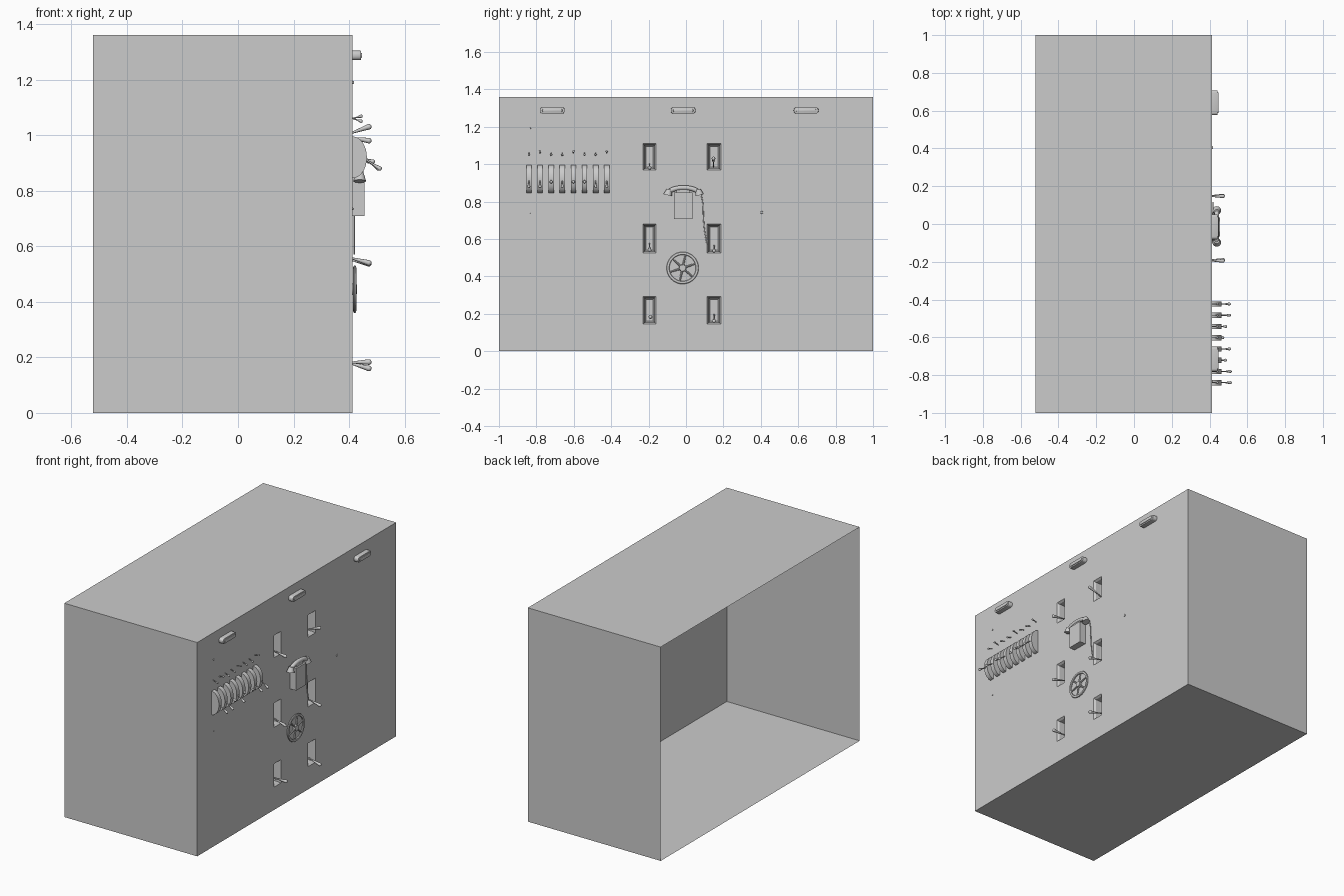
import bpy, bmesh, math
from mathutils import Vector, Matrix

cube = bpy.data.objects.get("Cube")
if cube:
    bpy.data.objects.remove(cube, do_unlink=True)

grey = bpy.data.materials.new("plain grey")
grey.use_nodes = True
COLOUR = (0.6, 0.6, 0.6, 1)
grey.diffuse_color = COLOUR
grey.node_tree.nodes["Principled BSDF"].inputs["Base Color"].default_value = COLOUR

PANEL = 0.413                      # outer face of the control panel
BACK, HALF, TOP = -0.522, 1.0, 1.36


def finish(name, bm, smooth=False):
    mesh = bpy.data.meshes.new(name)
    bm.to_mesh(mesh)
    bm.free()
    mesh.materials.append(grey)
    ob = bpy.data.objects.new(name, mesh)
    bpy.context.collection.objects.link(ob)
    if smooth:
        bpy.ops.object.select_all(action='DESELECT')
        ob.select_set(True)
        bpy.context.view_layer.objects.active = ob
        bpy.ops.object.shade_smooth_by_angle(angle=math.radians(40))
    return ob


def quad(bm, *points):
    return bm.faces.new([bm.verts.new(p) for p in points])


def add_box(bm, centre, size):
    bmesh.ops.create_cube(bm, size=1, matrix=Matrix.Translation(centre) @ Matrix.Diagonal((*size, 1)))


def add_rod(bm, a, b, r1, r2, sides=10):
    a, b = Vector(a), Vector(b)
    turn = (b - a).to_track_quat('Z', 'Y').to_matrix().to_4x4()
    bmesh.ops.create_cone(bm, cap_ends=True, segments=sides, radius1=r1, radius2=r2,
                          depth=(b - a).length, matrix=Matrix.Translation((a + b) / 2) @ turn)


def add_lever(bm, a, b, r):
    # thin stem that swells into a rounded grip
    a, b = Vector(a), Vector(b)
    mid = a.lerp(b, 0.6)
    add_rod(bm, a, mid, r * 0.4, r * 0.4)
    add_rod(bm, mid, b, r * 0.45, r)
    bmesh.ops.create_uvsphere(bm, u_segments=12, v_segments=8, radius=r, matrix=Matrix.Translation(b))


def tube(name, points, radius):
    curve = bpy.data.curves.new(name, 'CURVE')
    curve.dimensions = '3D'
    curve.bevel_depth = radius
    curve.bevel_resolution = 3
    curve.use_fill_caps = True
    spline = curve.splines.new('BEZIER')
    spline.bezier_points.add(len(points) - 1)
    for bp, p in zip(spline.bezier_points, points):
        bp.co = p
        bp.handle_left_type = bp.handle_right_type = 'AUTO'
    curve.materials.append(grey)
    ob = bpy.data.objects.new(name, curve)
    bpy.context.collection.objects.link(ob)


# cabinet shell, open on the side opposite the panel
bm = bmesh.new()
for s in (-1, 1):
    quad(bm, *[(x, s * HALF, z) for x, z in ((BACK, 0), (PANEL, 0), (PANEL, TOP), (BACK, TOP))][::-s])
for z, s in ((0, -1), (TOP, 1)):
    quad(bm, *[(x, y, z) for x, y in ((BACK, -HALF), (PANEL, -HALF), (PANEL, HALF), (BACK, HALF))][::s])
finish("cabinet_shell", bm)

# control panel with six openings
holes_y = [(-0.23, -0.16), (0.113, 0.187)]
holes_z = [(0.145, 0.293), (0.525, 0.68), (0.968, 1.11)]
ys = [-HALF, *holes_y[0], *holes_y[1], HALF]
zs = [0, *holes_z[0], *holes_z[1], *holes_z[2], TOP]
bm = bmesh.new()
for i in range(len(ys) - 1):
    for j in range(len(zs) - 1):
        if not (i % 2 and j % 2):
            quad(bm, (PANEL, ys[i], zs[j]), (PANEL, ys[i + 1], zs[j]),
                 (PANEL, ys[i + 1], zs[j + 1]), (PANEL, ys[i], zs[j + 1]))
bmesh.ops.remove_doubles(bm, verts=bm.verts, dist=0.0001)
finish("control_panel", bm)

# recessed switch wells with stepped frames and tapered walls
bm = bmesh.new()
for y0, y1 in holes_y:
    for z0, z1 in holes_z:
        rings = []
        for inset, depth in ((0, 0), (0.008, 0.012), (0.01, 0.045), (0.016, 0.07)):
            x = PANEL - depth
            rings.append([bm.verts.new(p) for p in (
                (x, y0 + inset, z0 + inset), (x, y1 - inset, z0 + inset),
                (x, y1 - inset, z1 - inset), (x, y0 + inset, z1 - inset))])
        for a, b in zip(rings, rings[1:]):
            for k in range(4):
                bm.faces.new((a[k], a[(k + 1) % 4], b[(k + 1) % 4], b[k]))
        bm.faces.new(rings[-1])
finish("switch_wells", bm)

# levers standing out of the wells
bm = bmesh.new()
for y, z_root, z_tip in ((-0.195, 1.0, 0.98), (0.147, 0.985, 1.03), (-0.195, 0.575, 0.54),
                         (0.15, 0.565, 0.537), (-0.19, 0.18, 0.183), (0.15, 0.195, 0.16)):
    add_lever(bm, (PANEL - 0.07, y, z_root), (0.471, y, z_tip), 0.01)
finish("well_levers", bm, True)

# row of curved lever quadrants
slots = [-0.84 + 0.0595 * i for i in range(8)]
arcs, levers, toggles = bmesh.new(), bmesh.new(), bmesh.new()
for i, y in enumerate(slots):
    profile = []
    for k in range(17):
        t = math.pi * k / 16
        profile.append((PANEL + 0.051 * math.sin(t), 0.92 - 0.075 * math.cos(t)))
    sides = [[arcs.verts.new((x, y + s, z)) for x, z in profile] for s in (-0.014, 0.014)]
    arcs.faces.new(sides[0])
    arcs.faces.new(sides[1][::-1])
    for k in range(16):
        arcs.faces.new((sides[0][k], sides[1][k], sides[1][k + 1], sides[0][k + 1]))
    reach = (0.51, 0.51, 0.485, 0.505, 0.47, 0.485, 0.505, 0.505)[i]
    add_lever(levers, (0.45, y, 0.918), (reach, y, 0.88 if reach > 0.49 else 0.905), 0.008)
    add_lever(toggles, (PANEL, y, 1.06), (0.443, y, 1.068 if i % 3 == 1 else 1.05), 0.006)
bmesh.ops.recalc_face_normals(arcs, faces=arcs.faces)
finish("lever_quadrants", arcs, True)
finish("quadrant_levers", levers, True)
finish("small_toggles", toggles, True)

# three lamps along the top, each a rounded housing and lens
for n, y in enumerate((-0.715, -0.015, 0.642)):
    for part, size, x in (("lamp_housing", (0.03, 0.132, 0.034), 0.428),
                          ("lamp_lens", (0.014, 0.108, 0.018), 0.44)):
        bm = bmesh.new()
        add_box(bm, (x, y, 1.287), size)
        edges = [e for e in bm.edges if abs(e.verts[0].co.x - e.verts[1].co.x) > 0.001]
        bmesh.ops.bevel(bm, geom=edges, offset=size[2] * 0.42, segments=4, profile=0.5, affect='EDGES')
        rim = [e for e in bm.edges if all(v.co.x > x for v in e.verts)]
        bmesh.ops.bevel(bm, geom=rim, offset=0.003, segments=2, profile=0.5, affect='EDGES')
        finish(f"{part}_{n + 1}", bm, True)

# telephone: body, cradle, handset and cord
bm = bmesh.new()
add_box(bm, (0.434, -0.015, 0.778), (0.042, 0.1, 0.14))
add_box(bm, (0.43, -0.015, 0.857), (0.03, 0.07, 0.025))
finish("telephone_body", bm)
tube("telephone_handset", [(0.438, y, z) for y, z in (
    (-0.095, 0.853), (-0.06, 0.868), (-0.013, 0.874), (0.034, 0.868), (0.069, 0.853))], 0.013)
bm = bmesh.new()
for y, s in ((-0.09, -1), (0.064, 1)):
    add_rod(bm, (0.438, y, 0.865), (0.438, y + s * 0.008, 0.834), 0.014, 0.023, 20)
finish("handset_cups", bm, True)
tube("telephone_cord", [(0.418, y, z) for y, z in (
    (0.08, 0.845), (0.09, 0.79), (0.093, 0.72), (0.1, 0.64), (0.113, 0.57))], 0.003)

# hand wheel with rim, hub and six spokes
hub = Vector((0.42, -0.018, 0.445))
bm = bmesh.new()
loops = []
for k in range(40):
    t = math.tau * k / 40
    ring = []
    for m in range(8):
        u = math.tau * m / 8
        r = 0.078 + 0.008 * math.cos(u)
        ring.append(bm.verts.new(hub + Vector((0.006 * math.sin(u), r * math.cos(t), r * math.sin(t)))))
    loops.append(ring)
for k in range(40):
    a, b = loops[k], loops[(k + 1) % 40]
    for m in range(8):
        bm.faces.new((a[m], b[m], b[(m + 1) % 8], a[(m + 1) % 8]))
bmesh.ops.recalc_face_normals(bm, faces=bm.faces)
for k in range(6):
    t = math.tau * (k + 0.3) / 6
    add_rod(bm, hub, hub + Vector((0, math.cos(t), math.sin(t))) * 0.074, 0.006, 0.004, 8)
add_rod(bm, (PANEL, hub.y, hub.z), (0.428, hub.y, hub.z), 0.02, 0.017, 20)
finish("hand_wheel", bm, True)

# small round buttons
bm = bmesh.new()
for y, z, r in ((0.405, 0.742, 0.008), (-0.835, 1.19, 0.006), (-0.835, 0.735, 0.004)):
    add_rod(bm, (PANEL - 0.002, y, z), (PANEL + 0.004, y, z), r, r * 0.8, 12)
finish("round_buttons", bm, True)
